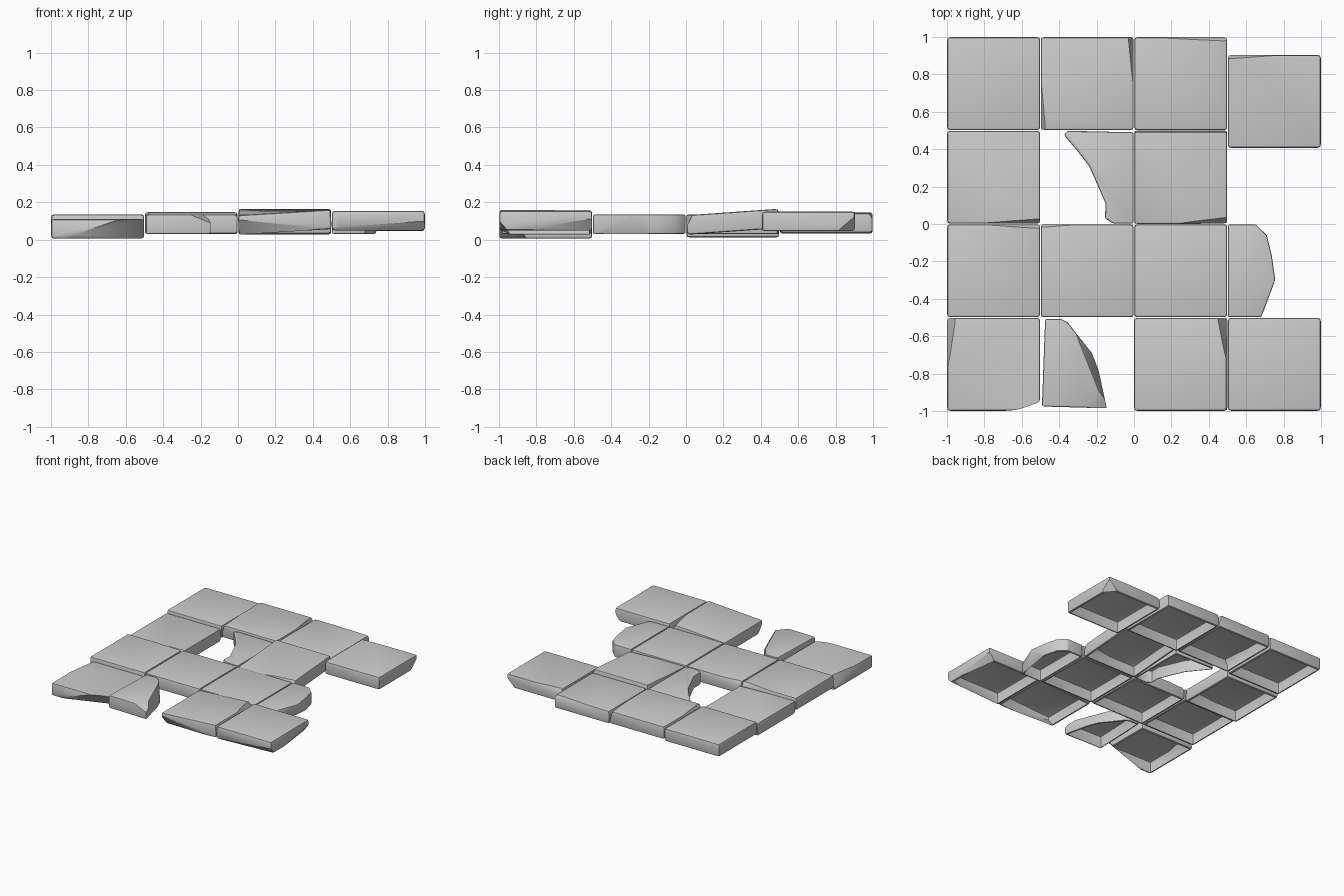
import bpy, bmesh
from mathutils import Vector, Matrix

if "Cube" in bpy.data.objects:
    bpy.data.objects.remove(bpy.data.objects["Cube"])

H = 0.052      # half thickness of a slab
S = 0.248      # half width of a full slab


def slab(name, outline, centre, rx=0.0, ry=0.0, chips=(), width=0.017):
    """Rounded slab with an open underside; chips are (point, normal) cuts local to the centre."""
    bm = bmesh.new()
    low = bm.faces.new([bm.verts.new((x, y, -H)) for x, y in outline])
    ext = bmesh.ops.extrude_face_region(bm, geom=[low], use_keep_orig=True)
    bmesh.ops.translate(bm, vec=(0, 0, 2 * H),
                        verts=[v for v in ext["geom"] if isinstance(v, bmesh.types.BMVert)])
    bmesh.ops.recalc_face_normals(bm, faces=bm.faces)
    # softened rims and corners
    sharp = [e for e in bm.edges if e.calc_face_angle(0) > 0.6]
    bmesh.ops.bevel(bm, geom=sharp, offset=width, segments=2, profile=0.6,
                    affect='EDGES', clamp_overlap=True)
    # broken edges
    for p, n in chips:
        res = bmesh.ops.bisect_plane(bm, geom=bm.verts[:] + bm.edges[:] + bm.faces[:],
                                     plane_co=Vector(p), plane_no=Vector(n).normalized(),
                                     clear_outer=True)
        rim = [g for g in res["geom_cut"] if isinstance(g, bmesh.types.BMEdge)]
        bmesh.ops.holes_fill(bm, edges=rim, sides=0)
    bmesh.ops.recalc_face_normals(bm, faces=bm.faces)
    # open underside
    bm.normal_update()
    bmesh.ops.delete(bm, geom=[f for f in bm.faces if f.normal.z < -0.97], context='FACES')
    bm.transform(Matrix.Translation(centre) @ Matrix.Rotation(rx, 4, 'X') @ Matrix.Rotation(ry, 4, 'Y'))
    me = bpy.data.meshes.new(name)
    bm.to_mesh(me)
    bm.free()
    ob = bpy.data.objects.new(name, me)
    bpy.context.collection.objects.link(ob)
    bpy.context.view_layer.objects.active = ob
    ob.select_set(True)
    bpy.ops.object.shade_smooth_by_angle(angle=0.6)
    ob.select_set(False)


square = [(-S, -S), (S, -S), (S, S), (-S, S)]

# whole slabs: centre x, y, z, tilt about x and y, chips
whole = [
    (-.75, -.75, .058, 0, 0, [((-S, .02, .03), (-1, .15, .5)), ((-.1, -S, -.025), (.25, -.7, -.7))]),
    (.25, -.75, .094, 0, -.06, [((.1, -S, -.03), (-.1, -.8, -.6)), ((S, .05, .035), (1, .2, .5))]),
    (.75, -.75, .102, 0, 0, [((0, -S, -.02), (.05, -.8, -.7)), ((S, 0, -.03), (.8, .1, -.6))]),
    (-.75, -.25, .083, 0, 0, [((0, S, .04), (.06, 1, .6))]),
    (-.25, -.25, .083, 0, 0, [((-.1, S, .04), (-.06, 1, .6))]),
    (.25, -.25, .084, 0, 0, []),
    (-.75, .25, .064, 0, 0, [((0, -S, .035), (.07, -1, .5))]),
    (.25, .25, .096, .07, 0, [((0, -S, .04), (.12, -1, .6))]),
    (-.75, .75, .084, 0, 0, []),
    (-.25, .75, .095, 0, 0, [((S, .05, .025), (1, .1, .35)), ((-S, -.05, .03), (-1, -.08, .4))]),
    (.25, .75, .09, 0, 0, [((0, S, .035), (.04, 1, .6))]),
    (.75, .655, .098, 0, 0, [((-.1, S, .03), (-.06, 1, .5)), ((S, .18, -.03), (.6, .5, -.6))]),
]
for i, (x, y, z, rx, ry, chips) in enumerate(whole):
    slab(f"stone_slab_{i + 1}", square, (x, y, z), rx, ry, chips)

# broken slabs: outline in world x, y; centre height; chips
broken = [
    ("broken_slab_inner", .083,
     [(-.375, .475), (-.355, .498), (-.002, .49), (-.002, .002), (-.11, .002), (-.155, .03),
      (-.152, .11), (-.24, .31), (-.31, .4)], []),
    ("broken_slab_right", .083,
     [(.502, -.002), (.65, -.002), (.71, -.06), (.735, -.16), (.755, -.3), (.68, -.498), (.502, -.498)],
     [((.745, -.22, -.01), (.9, -.15, -.35))]),
    ("broken_slab_front", .082,
     [(-.492, -.975), (-.145, -.985), (-.19, -.78), (-.225, -.69), (-.355, -.525), (-.39, -.508),
      (-.475, -.508)],
     [((-.22, -.78, .03), (.8, .32, .5)), ((-.2, -.95, .04), (.35, -.3, .9))]),
]
for name, z, pts, chips in broken:
    slab(name, pts, (0, 0, z), chips=chips, width=0.012)
